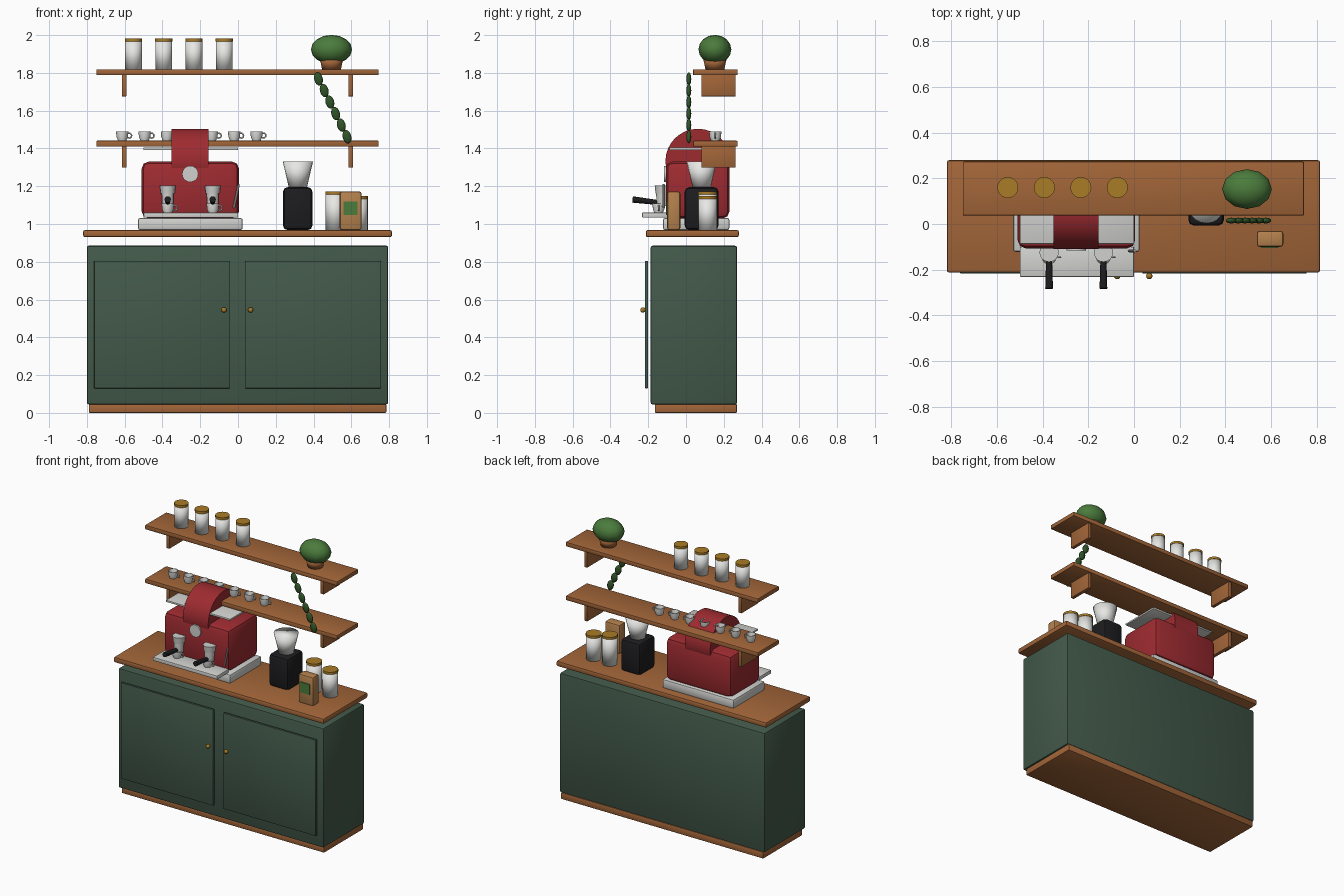
import bpy, bmesh, math
from mathutils import Matrix, Vector

if "Cube" in bpy.data.objects:
    bpy.data.objects.remove(bpy.data.objects["Cube"], do_unlink=True)


def material(name, r, g, b):
    m = bpy.data.materials.new(name)
    m.use_nodes = True
    m.diffuse_color = (r, g, b, 1)
    m.node_tree.nodes["Principled BSDF"].inputs["Base Color"].default_value = (r, g, b, 1)
    return m


WOOD = material("warm_wood", 0.36, 0.13, 0.04)
GREEN = material("cabinet_green", 0.055, 0.1, 0.068)
RED = material("enamel_red", 0.34, 0.024, 0.03)
STEEL = material("pale_steel", 0.64, 0.64, 0.62)
CERAMIC = material("white_ceramic", 0.82, 0.82, 0.8)
BRASS = material("brass", 0.4, 0.2, 0.02)
LEAF = material("leaf_green", 0.07, 0.2, 0.045)
VINE = material("vine_green", 0.03, 0.09, 0.022)
BLACK = material("matte_black", 0.012, 0.012, 0.014)
KRAFT = material("kraft_paper", 0.46, 0.22, 0.075)


def finish(name, bm, mat, angle=40):
    """Turn a bmesh into an object; angle=None keeps every edge soft."""
    mesh = bpy.data.meshes.new(name)
    bmesh.ops.recalc_face_normals(bm, faces=bm.faces)
    for f in bm.faces:
        f.smooth = True
    bm.to_mesh(mesh)
    bm.free()
    if angle is not None:
        mesh.set_sharp_from_angle(angle=math.radians(angle))
    mesh.materials.append(mat)
    ob = bpy.data.objects.new(name, mesh)
    bpy.context.scene.collection.objects.link(ob)
    return ob


def box(name, x, y, z, mat, bevel=0.0, segments=2):
    """Box from (min, max) ranges."""
    bm = bmesh.new()
    mid = [(a + b) / 2 for a, b in (x, y, z)]
    size = [b - a for a, b in (x, y, z)]
    bmesh.ops.create_cube(bm, size=1, matrix=Matrix.Translation(mid) @ Matrix.Diagonal((*size, 1)))
    if bevel:
        bmesh.ops.bevel(bm, geom=bm.edges[:], offset=bevel, segments=segments,
                        profile=0.5, affect='EDGES')
    return finish(name, bm, mat)


def rod(name, a, b, r1, r2, mat, sides=20, angle=40):
    """Cylinder or cone between two points."""
    a, b = Vector(a), Vector(b)
    turn = (b - a).to_track_quat('Z', 'Y').to_matrix().to_4x4()
    bm = bmesh.new()
    bmesh.ops.create_cone(bm, cap_ends=True, segments=sides, radius1=r1, radius2=r2,
                          depth=(b - a).length, matrix=Matrix.Translation((a + b) / 2) @ turn)
    return finish(name, bm, mat, angle)


def ball(name, centre, radii, mat, tilt=0.0, sides=12, rings=8):
    bm = bmesh.new()
    bmesh.ops.create_uvsphere(bm, u_segments=sides, v_segments=rings, radius=1,
                              matrix=Matrix.Translation(centre) @ Matrix.Rotation(tilt, 4, 'Y')
                              @ Matrix.Diagonal((*radii, 1)))
    return finish(name, bm, mat, None)


def lathe(name, profile, centre, mat, sides=16):
    """Spin (radius, height) points about the vertical axis."""
    bm = bmesh.new()
    vs = [bm.verts.new((r, 0, z)) for r, z in profile]
    es = [bm.edges.new(p) for p in zip(vs, vs[1:])]
    bmesh.ops.spin(bm, geom=vs + es, cent=(0, 0, 0), axis=(0, 0, 1),
                   angle=math.tau, steps=sides)
    bmesh.ops.remove_doubles(bm, verts=bm.verts, dist=0.0005)
    bmesh.ops.translate(bm, verts=bm.verts, vec=centre)
    return finish(name, bm, mat)


def ring(name, centre, major, minor, mat):
    """Small upright ring in the xz plane."""
    bm = bmesh.new()
    grid = []
    for i in range(12):
        u = math.tau * i / 12
        row = []
        for j in range(6):
            v = math.tau * j / 6
            d = major + minor * math.cos(v)
            row.append(bm.verts.new((centre[0] + d * math.cos(u), centre[1] + minor * math.sin(v),
                                     centre[2] + d * math.sin(u))))
        grid.append(row)
    for i in range(12):
        for j in range(6):
            n, k = (i + 1) % 12, (j + 1) % 6
            bm.faces.new((grid[i][j], grid[n][j], grid[n][k], grid[i][k]))
    return finish(name, bm, mat, None)


def cup(name, x, y, z):
    lathe(name, [(0, 0), (0.022, 0), (0.03, 0.02), (0.033, 0.05), (0.029, 0.05),
                 (0.025, 0.02), (0, 0.008)], (x, y, z), CERAMIC)
    ring(name + "_handle", (x + 0.037, y, z + 0.027), 0.013, 0.004, CERAMIC)


def jar(name, x, y, z, r, h):
    rod(name, (x, y, z), (x, y, z + h - 0.012), r * 0.97, r * 0.97, CERAMIC, 20, None)
    rod(name + "_lid", (x, y, z + h - 0.016), (x, y, z + h), r, r, BRASS)


# Cabinet and countertop
box("plinth", (-0.79, 0.785), (-0.165, 0.27), (0, 0.047), WOOD, 0.006)
box("cabinet", (-0.8, 0.795), (-0.187, 0.27), (0.045, 0.885), GREEN, 0.01)
box("countertop", (-0.82, 0.815), (-0.213, 0.28), (0.93, 0.968), WOOD, 0.01)
for side, x0, knob_x in (("right", -0.762, -0.074), ("left", 0.037, 0.067)):
    box(side + "_door", (x0, x0 + 0.72), (-0.217, -0.2), (0.13, 0.805), GREEN, 0.004)
    ball(side + "_door_knob", (knob_x, -0.228, 0.545), (0.014, 0.014, 0.014), BRASS)

# Shelves with brackets
for level, z in (("lower", 1.41), ("upper", 1.788)):
    box(level + "_shelf", (-0.75, 0.745), (0.037, 0.273), (z, z + 0.031), WOOD, 0.005)
    for side, x in (("right", -0.603), ("left", 0.597)):
        box(f"{level}_{side}_bracket", (x - 0.012, x + 0.012), (0.082, 0.262),
            (z - 0.112, z + 0.002), WOOD, 0.002)

# Jars on the top shelf and on the counter
for i in range(4):
    jar(f"shelf_jar_{i + 1}", -0.553 + 0.16 * i, 0.16, 1.819, 0.046, 0.163)
jar("counter_jar_tall", 0.513, 0.114, 0.968, 0.051, 0.205)
jar("counter_jar_short", 0.638, 0.114, 0.968, 0.051, 0.18)

# Cups on the lower shelf
for i in range(7):
    cup(f"shelf_cup_{i + 1}", -0.613 + 0.1185 * i, 0.155, 1.441)

# Potted plant with a trailing vine
rod("plant_pot", (0.495, 0.153, 1.819), (0.495, 0.153, 1.875), 0.05, 0.062, WOOD, 16, None)
ball("foliage", (0.495, 0.153, 1.924), (0.109, 0.087, 0.077), LEAF, 0, 12, 8)
for i in range(6):
    t = i / 5
    ball(f"vine_leaf_{i + 1}", (0.426 + 0.151 * t, 0.015, 1.768 - 0.306 * t),
         (0.024, 0.013, 0.036), VINE, -0.25, 10, 8)

# Espresso machine body
box("machine_base", (-0.53, 0.025), (-0.122, 0.23), (0.968, 1.032), STEEL, 0.012)
box("machine_body", (-0.51, 0.005), (-0.107, 0.23), (1.03, 1.33), RED, 0.036)
rod("machine_drum", (-0.352, 0.063, 1.332), (-0.156, 0.063, 1.332), 0.172, 0.172, RED, 32)
box("cup_tray", (-0.5, 0), (-0.087, 0.2), (1.392, 1.405), STEEL, 0.003)
box("drip_tray", (-0.5, 0), (-0.232, -0.1), (1.034, 1.06), STEEL, 0.004)
rod("round_badge", (-0.253, -0.1, 1.265), (-0.253, -0.117, 1.265), 0.043, 0.043, STEEL)
rod("steam_wand", (0.004, -0.118, 1.21), (-0.022, -0.118, 1.085), 0.006, 0.006, STEEL, 8)

# Brewing groups with handles and cups
for side, x in (("right", -0.372), ("left", -0.134)):
    rod(side + "_group_head", (x, -0.124, 1.162), (x, -0.124, 1.205), 0.037, 0.042, STEEL)
    rod(side + "_filter_basket", (x, -0.126, 1.095), (x, -0.126, 1.163), 0.03, 0.032, STEEL)
    rod(side + "_filter_handle", (x, -0.15, 1.114), (x, -0.283, 1.13), 0.013, 0.017, BLACK, 12)
    cup(side + "_brew_cup", x, -0.145, 1.058)

# Grinder
box("grinder_body", (0.238, 0.394), (-0.007, 0.172), (0.968, 1.195), BLACK, 0.024)
rod("grinder_hopper", (0.317, 0.083, 1.19), (0.317, 0.083, 1.33), 0.047, 0.08, CERAMIC, 20, None)

# Coffee bag with label
box("coffee_bag", (0.538, 0.654), (-0.1, -0.03), (0.968, 1.172), KRAFT, 0.012)
box("bag_label", (0.558, 0.632), (-0.106, -0.098), (1.047, 1.12), LEAF)
